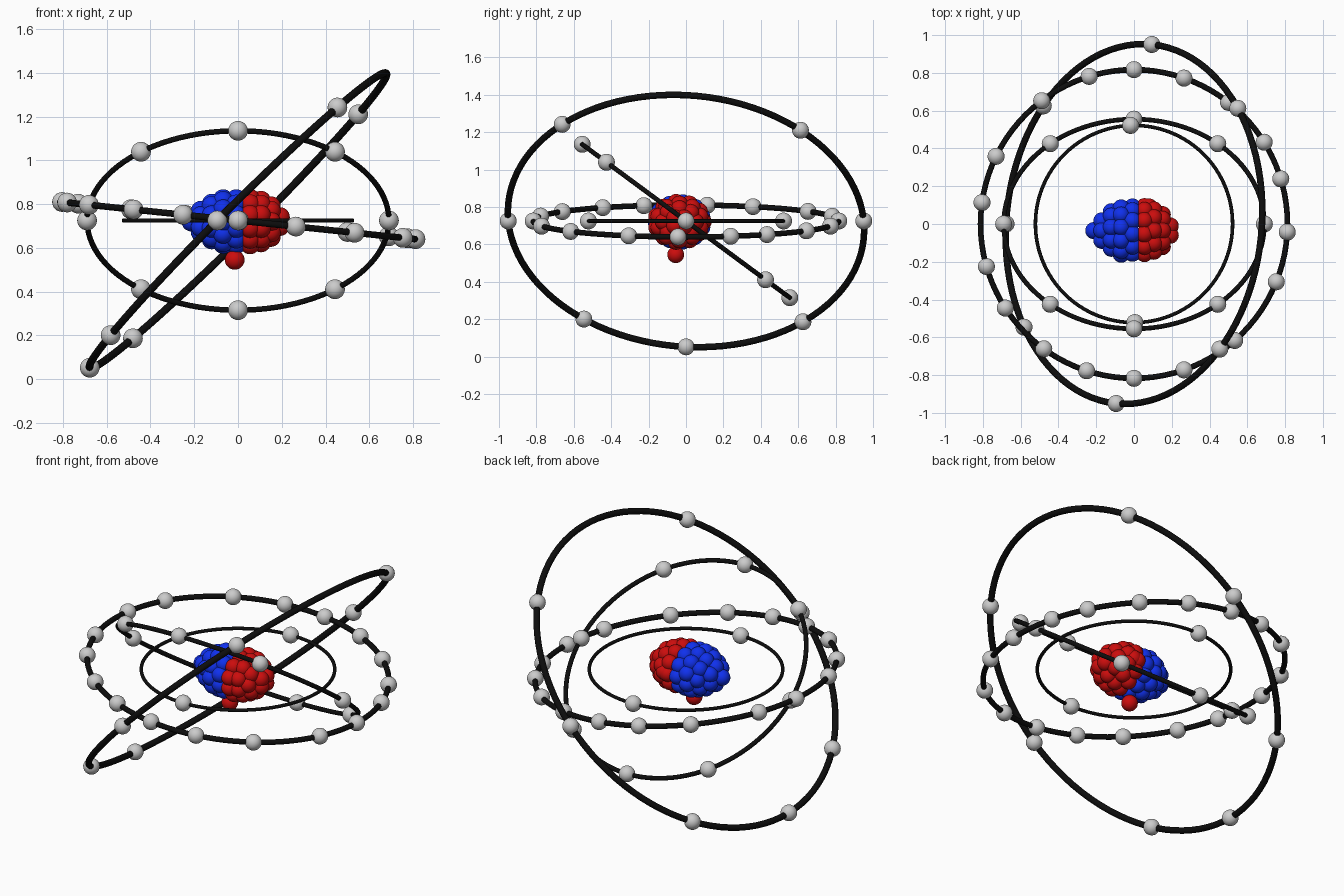
import bpy, bmesh
from math import sin, cos, radians, tau
from mathutils import Vector, Matrix

if "Cube" in bpy.data.objects:
    bpy.data.objects.remove(bpy.data.objects["Cube"])

CENTRE = Vector((0, 0, 0.725))
BALL = 0.045


def material(name, colour):
    m = bpy.data.materials.new(name)
    m.diffuse_color = (*colour, 1)
    m.use_nodes = True
    m.node_tree.nodes["Principled BSDF"].inputs["Base Color"].default_value = m.diffuse_color
    return m


black = material("black", (0.004, 0.004, 0.004))
blue = material("blue", (0.005, 0.03, 0.85))
red = material("red", (0.6, 0.004, 0.004))


def balls(name, points, mat=None):
    """One object made of equal smooth spheres."""
    bm = bmesh.new()
    for p in points:
        bmesh.ops.create_uvsphere(bm, u_segments=24, v_segments=14, radius=BALL,
                                  matrix=Matrix.Translation(p))
    for f in bm.faces:
        f.smooth = True
    mesh = bpy.data.meshes.new(name)
    bm.to_mesh(mesh)
    bm.free()
    ob = bpy.data.objects.new(name, mesh)
    bpy.context.collection.objects.link(ob)
    if mat:
        mesh.materials.append(mat)


def shell(name, radius, u, v, angles):
    """Orbit ring in the plane of u and v, with electrons at the given angles."""
    u, v = Vector(u).normalized(), Vector(v).normalized()
    frame = Matrix((u, v, u.cross(v))).transposed()
    bpy.ops.mesh.primitive_torus_add(major_segments=96, minor_segments=16,
                                     major_radius=radius, minor_radius=radius * 0.0183)
    ring = bpy.context.object
    ring.name = name + "_orbit"
    ring.matrix_world = Matrix.Translation(CENTRE) @ frame.to_4x4()
    ring.data.materials.append(black)
    bpy.ops.object.shade_smooth()
    balls(name + "_electrons",
          [CENTRE + radius * (u * cos(radians(a)) + v * sin(radians(a))) for a in angles])


# Electron shells, inside to outside
shell("first", 0.522, (1, 0, 0), (0, 1, 0), [92, 270.5])
shell("second", 0.69, (1, 0, 0), (0, -0.804, 0.594),
      [0, 50, 90, 130, 180, 230, 270, 310])
shell("third", 0.817, (0.9945, 0, -0.1045), (0, 1, 0),
      [90, 71, 52, 32, 17, -3, -22, -49, -71, -90, -108, -126, -147, -164,
       172, 154, 127, 107])
shell("fourth", 0.955, (0.099, 0.995, 0), (0.705, -0.07, 0.707),
      [0, 46, 130, 180, 231, 266, 307])


# Nucleus: flattened rings of balls stacked along x
def cluster(rows):
    pts = []
    for i, (x, r, n) in enumerate(rows):
        for k in range(n):
            a = tau * (k + 0.5 * (i % 2)) / n
            pts.append(Vector((x, -0.035 + r * cos(a), 0.72 + 0.83 * r * sin(a))))
    return pts


balls("neutrons", cluster([(-0.213, 0, 1), (-0.17, 0.06, 6), (-0.12, 0.1, 9),
                           (-0.068, 0.125, 11), (-0.008, 0.125, 11)]), blue)
balls("protons", cluster([(0.055, 0.127, 11), (0.105, 0.115, 10), (0.15, 0.085, 8),
                          (0.192, 0.035, 4)])
      + [Vector((-0.015, -0.055, 0.545)), Vector((0.08, 0.09, 0.725))], red)
